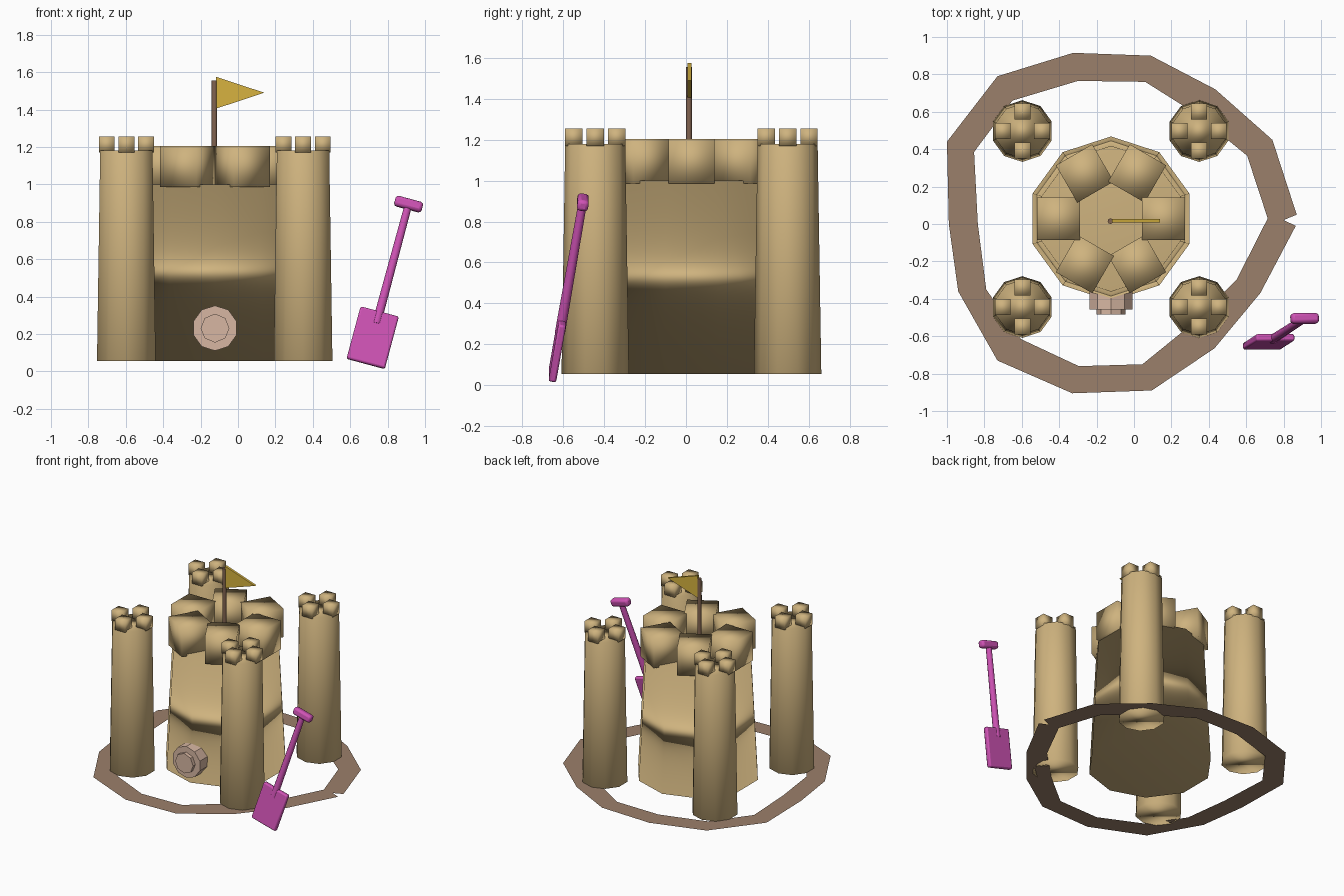
import bpy, bmesh
from math import radians, pi
from mathutils import Matrix, Vector

if "Cube" in bpy.data.objects:
    bpy.data.objects.remove(bpy.data.objects["Cube"], do_unlink=True)


def material(name, rgb):
    m = bpy.data.materials.new(name)
    m.use_nodes = True
    m.diffuse_color = (*rgb, 1)
    node = m.node_tree.nodes["Principled BSDF"]
    node.inputs["Base Color"].default_value = (*rgb, 1)
    node.inputs["Roughness"].default_value = 0.9
    return m


SAND = material("sand", (0.62, 0.45, 0.21))
MOAT = material("wet sand", (0.33, 0.215, 0.145))
SHELL = material("shell pink", (0.68, 0.47, 0.36))
WOOD = material("wood brown", (0.22, 0.125, 0.08))
YELLOW = material("flag yellow", (0.68, 0.45, 0.05))
MAGENTA = material("shovel magenta", (0.62, 0.085, 0.46))


def finish(name, bm, mat, matrix=Matrix(), smooth=None, bevel=0, weight=0):
    """Turn a bmesh into an object; smooth is an angle in degrees."""
    bmesh.ops.recalc_face_normals(bm, faces=bm.faces)
    mesh = bpy.data.meshes.new(name)
    bm.to_mesh(mesh)
    bm.free()
    mesh.materials.append(mat)
    ob = bpy.data.objects.new(name, mesh)
    bpy.context.collection.objects.link(ob)
    ob.matrix_world = matrix
    if smooth:
        bpy.ops.object.select_all(action='DESELECT')
        ob.select_set(True)
        bpy.context.view_layer.objects.active = ob
        if smooth >= 180:
            bpy.ops.object.shade_smooth()
        else:
            bpy.ops.object.shade_smooth_by_angle(angle=radians(smooth))
    if bevel:
        mod = ob.modifiers.new("rounded edges", 'BEVEL')
        mod.width = bevel
        mod.segments = 2
    if weight:
        mod = ob.modifiers.new("soft sand shading", 'WEIGHTED_NORMAL')
        mod.weight = weight
    return ob


def frustum(name, mat, sides, r1, r2, height, matrix, **kw):
    """Tapered prism standing on its local origin."""
    bm = bmesh.new()
    bmesh.ops.create_cone(bm, cap_ends=True, segments=sides, radius1=r1, radius2=r2,
                          depth=height, matrix=Matrix.Translation((0, 0, height / 2)))
    return finish(name, bm, mat, matrix, **kw)


def box(name, mat, size, matrix, **kw):
    bm = bmesh.new()
    bmesh.ops.create_cube(bm, size=1, matrix=Matrix.Diagonal((*size, 1)))
    return finish(name, bm, mat, matrix, **kw)


def merlons(name, count, offset, size, centre):
    """Ring of smooth blocks around a tower top."""
    for i in range(count):
        spin = Matrix.Rotation(2 * pi * i / count, 4, 'Z')
        place = Matrix.Translation(centre) @ spin @ Matrix.Translation((offset, 0, 0))
        box(f"{name}_{i + 1}", SAND, size, place, smooth=180)


GROUND = 0.055
CX, CY = -0.123, 0.028
at = Matrix.Translation

# Central keep with its big battlements
frustum("keep", SAND, 10, 0.44, 0.39, 0.945, at((CX, CY, GROUND)), smooth=180, weight=70)
merlons("keep_merlon", 6, 0.28, (0.23, 0.225, 0.22), (CX, CY, 1.095))

# Four corner towers
for side, x in (("right", -0.597), ("left", 0.348)):
    for end, y in (("front", -0.444), ("back", 0.497)):
        name = f"{end}_{side}_tower"
        frustum(name, SAND, 10, 0.165, 0.147, 1.125, at((x, y, GROUND)), smooth=180, weight=50)
        merlons(name + "_merlon", 4, 0.105, (0.085,) * 3, (x, y, 1.213))

# Shell medallion on the front of the keep
face_front = Matrix.Rotation(pi / 2, 4, 'X')
for name, sides, r, depth in (("shell_disc", 10, 0.121, 0.10), ("shell_centre", 8, 0.077, 0.127)):
    frustum(name, SHELL, sides, r, r, depth, at((CX, -0.357, 0.231)) @ face_front, smooth=30)

# Flagpole and pennant
frustum("flagpole", WOOD, 8, 0.015, 0.015, 0.56, at((-0.126, 0.015, 0.995)), smooth=50)
bm = bmesh.new()
corners = [bm.verts.new(p) for p in ((-0.117, 0.008, 1.575), (-0.117, 0.008, 1.405), (0.14, 0.008, 1.49))]
flag = bm.faces.new(corners)
out = bmesh.ops.extrude_face_region(bm, geom=[flag])
bmesh.ops.translate(bm, vec=(0, 0.018, 0), verts=[v for v in out["geom"] if isinstance(v, bmesh.types.BMVert)])
finish("pennant", bm, YELLOW)

# Flat hand-drawn moat strip, as outer and inner outlines
outer = [(.87, .05), (.74, .45), (.435, .72), (.09, .9), (-.325, .915), (-.73, .79), (-1, .44),
         (-.99, 0), (-.94, -.36), (-.73, -.73), (-.33, -.905), (.095, -.89), (.43, -.665),
         (.675, -.37), (.865, -.01)]
inner = [(.715, .03), (.605, .365), (.33, .59), (.06, .76), (-.3, .765), (-.65, .66), (-.855, .385),
         (-.835, 0), (-.79, -.35), (-.605, -.615), (-.295, -.76), (.045, -.75), (.31, -.535),
         (.55, -.295), (.715, .03)]
bm = bmesh.new()
rims = [[bm.verts.new((x, y, GROUND)) for x, y in line] for line in (outer, inner)]
for i in range(len(outer) - 1):
    bm.faces.new((rims[0][i], rims[0][i + 1], rims[1][i + 1], rims[1][i]))
# Close the inner half of the seam, leaving a notch outside
tip = bm.verts.new((.8, .021, GROUND))
bm.faces.new((rims[1][0], tip, rims[0][0]))
bm.faces.new((rims[1][-1], rims[0][-1], tip))
bm.normal_update()
for f in bm.faces:
    if f.normal.z < 0:
        f.normal_flip()
finish("moat", bm, MOAT)

# Leaning toy shovel, built along its own axis
axis = Vector((0.195, 0.127, 0.725)).normalized()
across = Vector((0.965, 0, -0.26)).normalized()
depth = axis.cross(across).normalized()
across = depth.cross(axis)
lean = Matrix((across, depth, axis)).transposed().to_4x4()
shovel = at((0.72, -0.63, 0.18)) @ lean
box("shovel_blade", MAGENTA, (0.212, 0.038, 0.292), shovel, smooth=40, bevel=0.01)
frustum("shovel_handle", MAGENTA, 10, 0.025, 0.021, 0.68, shovel @ at((0, 0, 0.08)), smooth=50)
box("shovel_grip", MAGENTA, (0.152, 0.055, 0.056), shovel @ at((0, 0, 0.75)), smooth=40, bevel=0.016)
